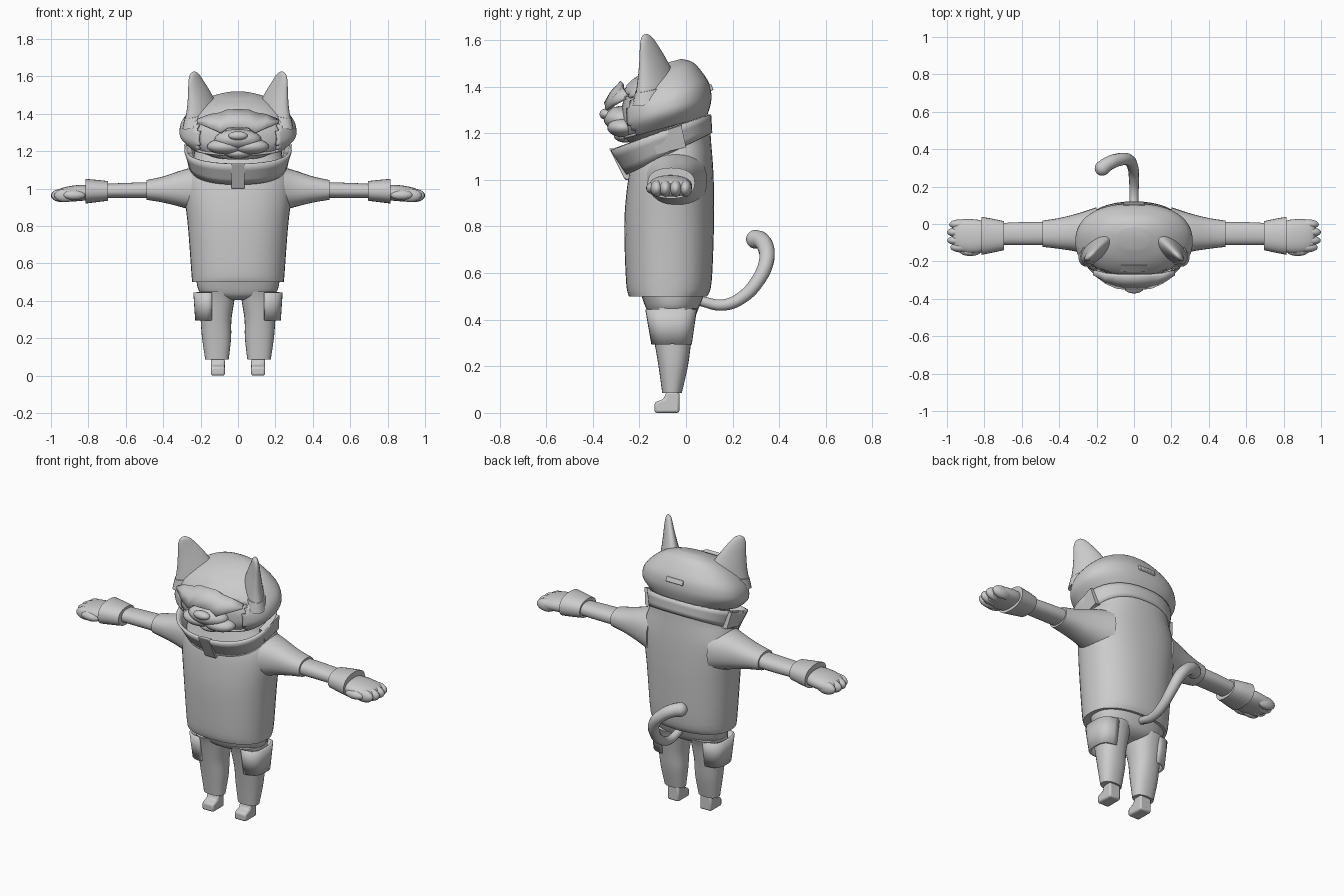
import bpy, bmesh, math
from mathutils import Vector

if "Cube" in bpy.data.objects:
    bpy.data.objects.remove(bpy.data.objects["Cube"])

grey = bpy.data.materials.new("plain grey")
grey.diffuse_color = (0.6, 0.6, 0.6, 1)
grey.use_nodes = True
grey.node_tree.nodes["Principled BSDF"].inputs["Base Color"].default_value = grey.diffuse_color


def finish(name, bm, mirror=False, thick=0, bevel=0, angle=40):
    bmesh.ops.recalc_face_normals(bm, faces=bm.faces)
    me = bpy.data.meshes.new(name)
    bm.to_mesh(me)
    bm.free()
    ob = bpy.data.objects.new(name, me)
    bpy.context.collection.objects.link(ob)
    me.materials.append(grey)
    for o in bpy.context.selected_objects:
        o.select_set(False)
    ob.select_set(True)
    bpy.context.view_layer.objects.active = ob
    bpy.ops.object.shade_smooth_by_angle(angle=math.radians(angle))
    if thick:
        m = ob.modifiers.new("thickness", 'SOLIDIFY')
        m.thickness, m.offset = thick, 0
    if bevel:
        m = ob.modifiers.new("soft edges", 'BEVEL')
        m.width, m.segments = bevel, 2
    if mirror:
        ob.modifiers.new("mirror", 'MIRROR')
    return ob


def ring(axis, t, a0, a1, b0, b1, n=40, power=2.3, slope=0, arc=None):
    """Superellipse section; axis z: a = x, b = y; axis x: a = y, b = z."""
    pts = []
    lo, hi = arc or (0, 360)
    for i in range(n):
        u = math.radians(lo + (hi - lo) * i / (n - 1 if arc else n))
        c, s = math.cos(u), math.sin(u)
        a = (a0 + a1) / 2 + (a1 - a0) / 2 * math.copysign(abs(c) ** (2 / power), c)
        b = (b0 + b1) / 2 + (b1 - b0) / 2 * math.copysign(abs(s) ** (2 / power), s)
        pts.append(Vector((a, b, t + slope * (b + 0.09))) if axis == 'z' else Vector((t, a, b)))
    return pts


def smooth_rings(rings, steps):
    out = []
    for i in range(len(rings) - 1):
        quad = [rings[max(i - 1, 0)], rings[i], rings[i + 1], rings[min(i + 2, len(rings) - 1)]]
        for k in range(steps):
            t = k / steps
            out.append([0.5 * (2 * b + (c - a) * t + (2 * a - 5 * b + 4 * c - d) * t * t
                               + (3 * b - a - 3 * c + d) * t ** 3) for a, b, c, d in zip(*quad)])
    return out + [rings[-1]]


def loft(rings, steps=4, closed=True, caps=True):
    bm = bmesh.new()
    rows = [[bm.verts.new(p) for p in r] for r in smooth_rings(rings, steps)]
    n = len(rows[0])
    for r, s in zip(rows, rows[1:]):
        for i in range(n if closed else n - 1):
            j = (i + 1) % n
            bm.faces.new((r[i], r[j], s[j], s[i]))
    if caps:
        bm.faces.new(rows[0])
        bm.faces.new(rows[-1])
    return bm


def blob(name, loc, radii, mirror=False):
    bm = bmesh.new()
    bmesh.ops.create_uvsphere(bm, u_segments=24, v_segments=14, radius=1)
    for v in bm.verts:
        v.co = Vector([c + r * p for c, r, p in zip(loc, radii, v.co)])
    return finish(name, bm, mirror)


# Torso: height, half width, front, back
torso = [(.50, .245, -.245, .09), (.56, .25, -.257, .11), (.8, .268, -.265, .12),
         (.95, .285, -.255, .12), (1.04, .285, -.24, .117), (1.10, .265, -.22, .113),
         (1.16, .24, -.2, .108), (1.22, .23, -.18, .104), (1.27, .21, -.16, .10)]
finish("torso", loft([ring('z', z, -w, w, f, b) for z, w, f, b in torso]))

# Sleeves, forearms, cuffs and paws: x, back/front range, height range
arm_parts = {
    "sleeve": [(.2, -.19, .09, .87, 1.125), (.3, -.15, .057, .90, 1.098), (.4, -.133, .032, .925, 1.065),
               (.49, -.122, .018, .94, 1.045)],
    "forearm": [(.44, -.112, .01, .95, 1.035), (.6, -.112, .01, .95, 1.03), (.8, -.11, .0, .95, 1.022)],
    "cuff": [(.695, -.14, .015, .935, 1.04), (.75, -.152, .027, .928, 1.046), (.815, -.165, .038, .92, 1.052)],
    "paw": [(.76, -.13, .0, .945, 1.015), (.83, -.155, .022, .935, 1.02), (.9, -.155, .026, .93, 1.013),
            (.95, -.14, .02, .93, 1.0), (.968, -.115, .0, .945, .985)],
}
for name, data in arm_parts.items():
    finish(name, loft([ring('x', *d, n=28) for d in data]), mirror=True)
for i, (y, tip) in enumerate([(-.125, .982), (-.088, .998), (-.044, 1.0), (-.002, .988)]):
    blob("finger", (tip - .06, y, .963), (.06, .027, .036), True)
blob("thumb", (.875, -.143, .965), (.06, .028, .026), True)

# Hips and trouser legs
hips = [(.405, .06, -.12, .0), (.42, .15, -.15, .03), (.45, .208, -.172, .055), (.53, .225, -.2, .085)]
finish("hips", loft([ring('z', z, -w, w, f, b) for z, w, f, b in hips]))
leg = [(.45, .02, .205, -.17, .055), (.40, .02, .207, -.155, .038), (.3, .035, .2, -.135, .022),
       (.2, .037, .192, -.118, .008), (.085, .05, .175, -.102, -.018)]
finish("trouser_leg", loft([ring('z', *d, n=28) for d in leg]), mirror=True)

# Wrap-around thigh pockets
pocket = [ring('z', z, x0, x1, f, b, n=17, arc=(-88, 88), power=3)
          for z, x0, x1, f, b in [(.445, .025, .232, -.168, .04), (.295, .04, .222, -.142, .018)]]
finish("thigh_pocket", loft(pocket, 2, closed=False, caps=False), True, thick=.014)

# Feet: extruded side profile
bm = bmesh.new()
side = [(-.135, 0), (-.028, 0), (-.028, .09), (-.085, .09), (-.095, .06), (-.135, .045)]
base = bm.faces.new([bm.verts.new((.07, y, z)) for y, z in side])
top = bmesh.ops.extrude_face_region(bm, geom=[base])
bmesh.ops.translate(bm, vec=(.075, 0, 0), verts=[v for v in top["geom"] if isinstance(v, bmesh.types.BMVert)])
finish("foot", bm, True, bevel=.01)

# Curled tail
path = [(0, .06, .48), (0, .16, .463), (0, .24, .495), (-.008, .31, .57), (-.035, .345, .65),
        (-.09, .342, .71), (-.145, .318, .742), (-.17, .298, .745)]
cu = bpy.data.curves.new("tail", 'CURVE')
cu.dimensions, cu.bevel_depth, cu.bevel_resolution, cu.use_fill_caps = '3D', .03, 4, True
sp = cu.splines.new('BEZIER')
sp.bezier_points.add(len(path) - 1)
for i, (p, co) in enumerate(zip(sp.bezier_points, path)):
    p.co, p.radius = co, .72 + .09 * i
    p.handle_left_type = p.handle_right_type = 'AUTO'
cu.materials.append(grey)
bpy.context.collection.objects.link(bpy.data.objects.new("tail", cu))
blob("tail_tip", path[-1], (.04, .04, .04))

# Flared collar, lower at the front, with a centre strap
low = ring('z', 1.105, -.25, .25, -.25, .105, slope=.5)
high = ring('z', 1.212, -.28, .28, -.318, .1, slope=.36)
finish("collar", loft([low, high], 3, caps=False), thick=.016)
bm = bmesh.new()
for x in (-.036, .036):
    for y, z in [(-.262, 1.0), (-.33, 1.135), (-.3, 1.135), (-.23, 1.0)]:
        bm.verts.new((x, y, z))
bmesh.ops.convex_hull(bm, input=bm.verts)
finish("collar_strap", bm, bevel=.005, angle=20)
bm = bmesh.new()
for x, w in [(.235, 0), (.272, .01)]:
    for y, z in [(-.15, 1.19), (-.125, 1.11), (.0, 1.14), (-.02, 1.235)]:
        bm.verts.new((x + (z - 1.15) * .2, y, z))
bmesh.ops.convex_hull(bm, input=bm.verts)
finish("collar_side_tab", bm, True, angle=20)

# Head and helmet shell share sections: height, half width, front, back
head = [(1.195, .17, -.25, .04), (1.225, .25, -.27, .085), (1.27, .298, -.285, .1), (1.31, .307, -.29, .103),
        (1.36, .29, -.288, .093), (1.42, .235, -.265, .06), (1.465, .165, -.21, .025), (1.49, .08, -.13, -.02)]
finish("head", loft([ring('z', z, -w + .012, w - .012, f + .012, b - .012, slope=.27) for z, w, f, b in head]))
shell = loft([ring('z', z + .004, -w, w, f, b, slope=.27, n=64) for z, w, f, b in head[1:]])
opening = [f for f in shell.faces if f.calc_center_median().y < -.17
           and f.calc_center_median().z < 1.36 and abs(f.calc_center_median().x) < .21]
bmesh.ops.delete(shell, geom=opening, context='FACES')
finish("helmet", shell, thick=.012)

# Muzzle, cheeks and nose
blob("muzzle", (0, -.275, 1.262), (.125, .078, .055))
blob("muzzle_cheek", (.065, -.27, 1.225), (.1, .068, .042), True)
blob("chin", (0, -.26, 1.19), (.07, .05, .03))
blob("nose", (0, -.343, 1.282), (.052, .028, .024))

# Angular visor: x, lower (y, z), upper (y, z)
cols = [(0, -.345, 1.325, -.275, 1.418), (.055, -.342, 1.325, -.274, 1.418), (.092, -.338, 1.297, -.273, 1.402),
        (.15, -.312, 1.322, -.268, 1.392), (.215, -.262, 1.348, -.25, 1.366)]
bm = bmesh.new()
cols = [(-c[0],) + c[1:] for c in cols[:0:-1]] + cols
rows = [[bm.verts.new((x, y0, z0)), bm.verts.new((x, y0 * .45 + y1 * .55 - .012, (z0 + z1) / 2)),
         bm.verts.new((x, y1, z1))] for x, y0, z0, y1, z1 in cols]
for p, q in zip(rows, rows[1:]):
    for k in (0, 1):
        bm.faces.new((p[k], q[k], q[k + 1], p[k + 1]))
finish("visor", bm, thick=.018, angle=25)

# Brow plate above the visor
bm = bmesh.new()
for y, z in [(-.262, 1.405), (-.225, 1.44), (-.2, 1.42)]:
    for x in (-.115, -.055, .055, .115):
        bm.verts.new((x, y + abs(x) * .1, z - max(0, abs(x) - .055) * .4))
bmesh.ops.convex_hull(bm, input=bm.verts)
finish("brow_plate", bm, angle=20)

# Ears: tapered flattened cones: centre, half length, half thickness
long_dir, thin_dir = Vector((.72, -.69, 0)), Vector((.69, .72, 0))
ears = [((.185, -.12, 1.36), .125, .062), ((.188, -.125, 1.43), .108, .05), ((.205, -.14, 1.51), .08, .034),
        ((.224, -.158, 1.575), .053, .022), ((.232, -.168, 1.612), .03, .014), ((.234, -.17, 1.625), .008, .005)]
rings = [[Vector(c) + long_dir * a * math.cos(i * math.pi / 12) + thin_dir * b * math.sin(i * math.pi / 12)
          for i in range(24)] for c, a, b in ears]
finish("ear", loft(rings), True, angle=60)

# Raised rim around each ear base
socket = [[Vector((.187, -.122, z + .06)) + long_dir * a * math.cos(i * math.pi / 12) - Vector(
    (0, 0, .25 * a * math.cos(i * math.pi / 12))) + thin_dir * b * math.sin(i * math.pi / 12)
    for i in range(24)] for z, a, b in [(1.29, .135, .075), (1.345, .122, .064)]]
finish("ear_socket", loft(socket, 1), True)

# Small rear helmet latch
bm = bmesh.new()
bmesh.ops.create_cube(bm, size=1)
for v in bm.verts:
    v.co = Vector((v.co.x * .11, .095 + v.co.y * .035 - v.co.z * .012, 1.39 + v.co.z * .026 + v.co.y * .02))
finish("rear_latch", bm, bevel=.004)
